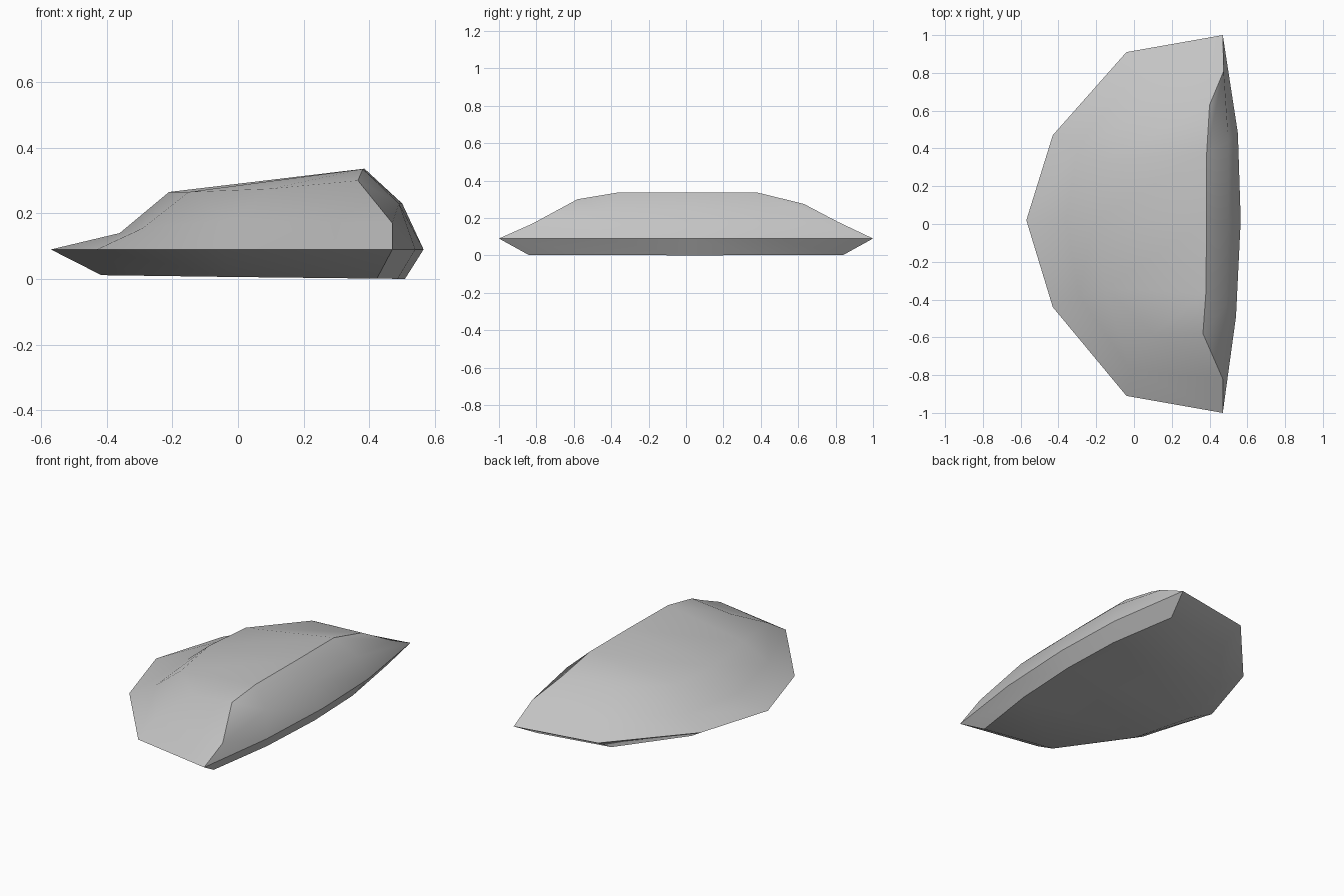
import bpy, bmesh, math

cube = bpy.data.objects.get("Cube")
if cube:
    bpy.data.objects.remove(cube, do_unlink=True)

# Warm-free stone grey
stone = bpy.data.materials.new("stone_grey")
stone.use_nodes = True
grey = (0.55, 0.55, 0.55, 1)
stone.diffuse_color = grey
stone.node_tree.nodes["Principled BSDF"].inputs["Base Color"].default_value = grey

# Widest outline, counted from the pointed side round the back
rim = [(-.57, .02), (-.43, .47), (-.04, .91), (.47, 1), (.55, .48),
       (.565, .02), (.54, -.49), (.47, -1), (-.04, -.91), (-.43, -.44)]
# Shoulder and crown rings follow the same columns
shoulder = [(-.36, .02, .14), (-.3, .4, .15), (-.02, .77, .18), (.475, .81, .18),
            (.5, .44, .23), (.5, .02, .23), (.49, -.43, .23), (.47, -.82, .17),
            (-.02, -.77, .18), (-.29, -.38, .155)]
crown = [(-.21, .02, .265), (-.18, .33, .265), (.08, .6, .275), (.4, .63, .275),
         (.385, .38, .336), (.385, .02, .336), (.38, -.37, .335), (.365, -.58, .3),
         (.1, -.58, .275), (-.15, -.34, .265)]

bm = bmesh.new()


def ring(points):
    return [bm.verts.new(p) for p in points]


# Underside is a shrunken outline, tipped slightly towards +x
base = ring([(x * (.73 if x < 0 else .9), y * .84, .006 - .01 * x) for x, y in rim])
rings = [base, ring([(x, y, .09) for x, y in rim]), ring(shoulder), ring(crown)]

# Side walls between neighbouring rings
n = len(rim)
for low, high in zip(rings, rings[1:]):
    for i in range(n):
        j = (i + 1) % n
        bm.faces.new((low[i], low[j], high[j], high[i]))

# Caps in strips across from the pointed side to the steep side
for cap in (rings[0], rings[-1]):
    for i in range(-2, 2):
        bm.faces.new((cap[i], cap[i + 1], cap[4 - i], cap[5 - i]))

bmesh.ops.recalc_face_normals(bm, faces=bm.faces)
mesh = bpy.data.meshes.new("rock_slab")
bm.to_mesh(mesh)
bm.free()
mesh.materials.append(stone)
rock = bpy.data.objects.new("rock_slab", mesh)
bpy.context.collection.objects.link(rock)

# Soft faces with a sharp rim and ridge
bpy.ops.object.select_all(action='DESELECT')
rock.select_set(True)
bpy.context.view_layer.objects.active = rock
bpy.ops.object.shade_smooth_by_angle(angle=math.radians(40))
